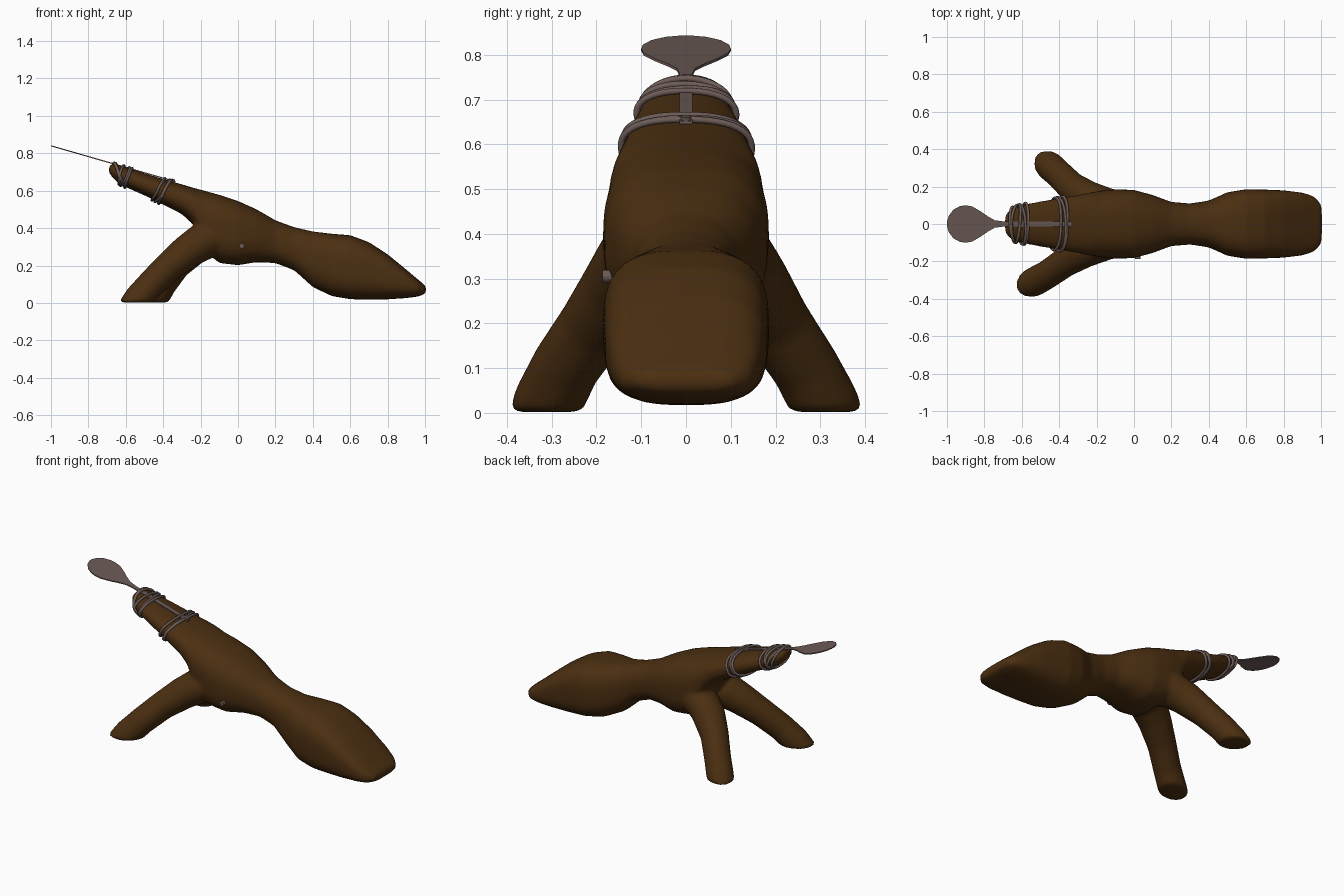
import bpy, bmesh, math
from mathutils import Vector

if "Cube" in bpy.data.objects:
    bpy.data.objects.remove(bpy.data.objects["Cube"])


def material(name, rgb):
    m = bpy.data.materials.new(name)
    m.diffuse_color = (*rgb, 1)
    m.use_nodes = True
    m.node_tree.nodes["Principled BSDF"].inputs["Base Color"].default_value = m.diffuse_color
    return m


WOOD = material("dark brown wood", (0.07, 0.028, 0.0055))
METAL = material("grey brown metal", (0.15, 0.105, 0.094))


def make_object(name, bm, mat):
    bmesh.ops.recalc_face_normals(bm, faces=bm.faces)
    me = bpy.data.meshes.new(name)
    bm.to_mesh(me)
    bm.free()
    ob = bpy.data.objects.new(name, me)
    bpy.context.collection.objects.link(ob)
    me.materials.append(mat)
    return ob


def loft(bm, rings):
    rows = [[bm.verts.new(p) for p in r] for r in rings]
    n = len(rows[0])
    for a, b in zip(rows, rows[1:]):
        for i in range(n):
            bm.faces.new((a[i], a[(i + 1) % n], b[(i + 1) % n], b[i]))
    bm.faces.new(rows[0][::-1])
    bm.faces.new(rows[-1])


# Trunk stations: x, top z, bottom z, half width, squareness
TRUNK = [
    (-0.69, 0.735, 0.695, 0.04, 2), (-0.675, 0.745, 0.675, 0.07, 2),
    (-0.64, 0.738, 0.64, 0.092, 2.1), (-0.58, 0.718, 0.61, 0.106, 2.2),
    (-0.5, 0.693, 0.575, 0.122, 2.3), (-0.4, 0.662, 0.525, 0.138, 2.4),
    (-0.3, 0.634, 0.475, 0.155, 2.5), (-0.24, 0.616, 0.42, 0.168, 2.5),
    (-0.18, 0.6, 0.28, 0.178, 2.6), (-0.1, 0.578, 0.213, 0.186, 2.7),
    (0, 0.545, 0.202, 0.182, 2.7), (0.1, 0.5, 0.218, 0.155, 2.5),
    (0.2, 0.442, 0.213, 0.118, 2.4), (0.3, 0.405, 0.175, 0.11, 2.4),
    (0.4, 0.382, 0.085, 0.125, 2.6), (0.5, 0.37, 0.037, 0.17, 2.8),
    (0.6, 0.362, 0.02, 0.186, 3), (0.7, 0.325, 0.017, 0.184, 3),
    (0.8, 0.26, 0.019, 0.18, 3), (0.9, 0.178, 0.026, 0.168, 3),
    (0.96, 0.127, 0.034, 0.15, 3), (0.995, 0.1, 0.045, 0.115, 3),
    (1.006, 0.085, 0.055, 0.09, 3)]


def trunk_point(x, t, grow=0.0):
    """Point on the trunk surface at station x and angle t."""
    k = 0
    while k < len(TRUNK) - 2 and TRUNK[k + 1][0] < x:
        k += 1
    a, b = TRUNK[k], TRUNK[k + 1]
    f = min(max((x - a[0]) / (b[0] - a[0]), 0), 1)
    top, bot, w, e = [p + (q - p) * f for p, q in zip(a[1:], b[1:])]
    c, s = math.cos(t), math.sin(t)
    y = math.copysign(abs(c) ** (2 / e), c) * (w + grow)
    z = math.copysign(abs(s) ** (2 / e), s) * ((top - bot) / 2 + grow)
    return Vector((x, y, (top + bot) / 2 + z))


# Wooden body: trunk and two legs fused into one smooth form
bm = bmesh.new()
loft(bm, [[trunk_point(s[0], math.tau * i / 48) for i in range(48)] for s in TRUNK])
body = make_object("wooden_body", bm, WOOD)

LEGS = {
    "near": [(-0.06, -0.06, 0.36, 0.10), (-0.18, -0.1, 0.33, 0.105),
             (-0.27, -0.145, 0.275, 0.092), (-0.37, -0.205, 0.195, 0.08),
             (-0.46, -0.268, 0.105, 0.077), (-0.535, -0.31, 0.02, 0.079),
             (-0.62, -0.35, -0.09, 0.07)],
    "far": [(-0.06, 0.06, 0.36, 0.10), (-0.17, 0.1, 0.33, 0.105),
            (-0.25, 0.14, 0.285, 0.094), (-0.335, 0.2, 0.2, 0.08),
            (-0.4, 0.265, 0.105, 0.076), (-0.45, 0.31, 0.02, 0.078),
            (-0.51, 0.36, -0.09, 0.07)]}
parts = [body]
for name, path in LEGS.items():
    bm = bmesh.new()
    axis = (Vector(path[-1][:3]) - Vector(path[1][:3])).normalized()
    u = axis.cross(Vector((0, 0, 1))).normalized()
    v = axis.cross(u)
    loft(bm, [[Vector(p[:3]) + (u * math.cos(math.tau * i / 24)
              + v * math.sin(math.tau * i / 24)) * p[3] for i in range(24)]
              for p in path])
    # flat sole
    bmesh.ops.bisect_plane(bm, geom=bm.verts[:] + bm.edges[:] + bm.faces[:],
                           plane_co=(0, 0, 0.002), plane_no=(0, 0, 1), clear_inner=True)
    bmesh.ops.holes_fill(bm, edges=[e for e in bm.edges if e.is_boundary], sides=0)
    parts.append(make_object(name + "_leg", bm, WOOD))

bpy.ops.object.select_all(action='DESELECT')
for p in parts:
    p.select_set(True)
bpy.context.view_layer.objects.active = body
bpy.ops.object.join()
remesh = body.modifiers.new("fuse", 'REMESH')
remesh.mode = 'VOXEL'
remesh.voxel_size = 0.012
remesh.use_smooth_shade = True
soft = body.modifiers.new("soften", 'SMOOTH')
soft.factor = 0.5
soft.iterations = 8


# Thin spoon-shaped blade with a straight strip lying on the neck
OUTLINE = [(-1, 0.012), (-0.99, 0.045), (-0.965, 0.077), (-0.93, 0.096), (-0.9, 0.1),
           (-0.865, 0.094), (-0.82, 0.068), (-0.78, 0.04), (-0.745, 0.02),
           (-0.7, 0.014), (-0.335, 0.014)]


def blade_z(x):
    return 0.653 - (x + 0.34) * 0.288


bm = bmesh.new()
loft(bm, [[(x, -w, blade_z(x)), (x, w, blade_z(x)),
           (x, w, blade_z(x) - 0.006), (x, -w, blade_z(x) - 0.006)] for x, w in OUTLINE])
make_object("spoon_blade", bm, METAL)

# Wire bindings that follow the neck: station, lean, sideways skew
WIRES = [(-0.425, 0.035, 0.004), (-0.405, 0.04, -0.006), (-0.39, 0.035, 0.006),
         (-0.585, 0.02, 0.004), (-0.605, 0.025, -0.008), (-0.622, 0.012, 0.01),
         (-0.63, -0.025, 0.004), (-0.645, -0.018, -0.006)]
for n, (x0, lean, skew) in enumerate(WIRES):
    cu = bpy.data.curves.new("wire_binding", 'CURVE')
    cu.dimensions = '3D'
    cu.bevel_depth = 0.0075
    cu.bevel_resolution = 2
    sp = cu.splines.new('POLY')
    sp.points.add(47)
    for i, pt in enumerate(sp.points):
        t = math.tau * i / 48
        x = x0 + lean * math.sin(t) + skew * math.cos(t)
        pt.co = (*trunk_point(x, t, 0.006), 1)
    sp.use_cyclic_u = True
    cu.materials.append(METAL)
    ob = bpy.data.objects.new("wire_binding_%d" % (n + 1), cu)
    bpy.context.collection.objects.link(ob)


# Small nails: one in the flank, one at the strip's end
def nail(name, loc, rot, r):
    bpy.ops.mesh.primitive_cylinder_add(vertices=12, radius=r, depth=0.03,
                                        location=loc, rotation=rot)
    ob = bpy.context.object
    ob.name = name
    ob.data.materials.append(METAL)


nail("flank_nail", (0.02, -0.172, 0.305), (math.pi / 2, 0, 0), 0.014)
nail("strip_nail", (-0.35, 0, 0.648), (0, 0.28, 0), 0.011)
